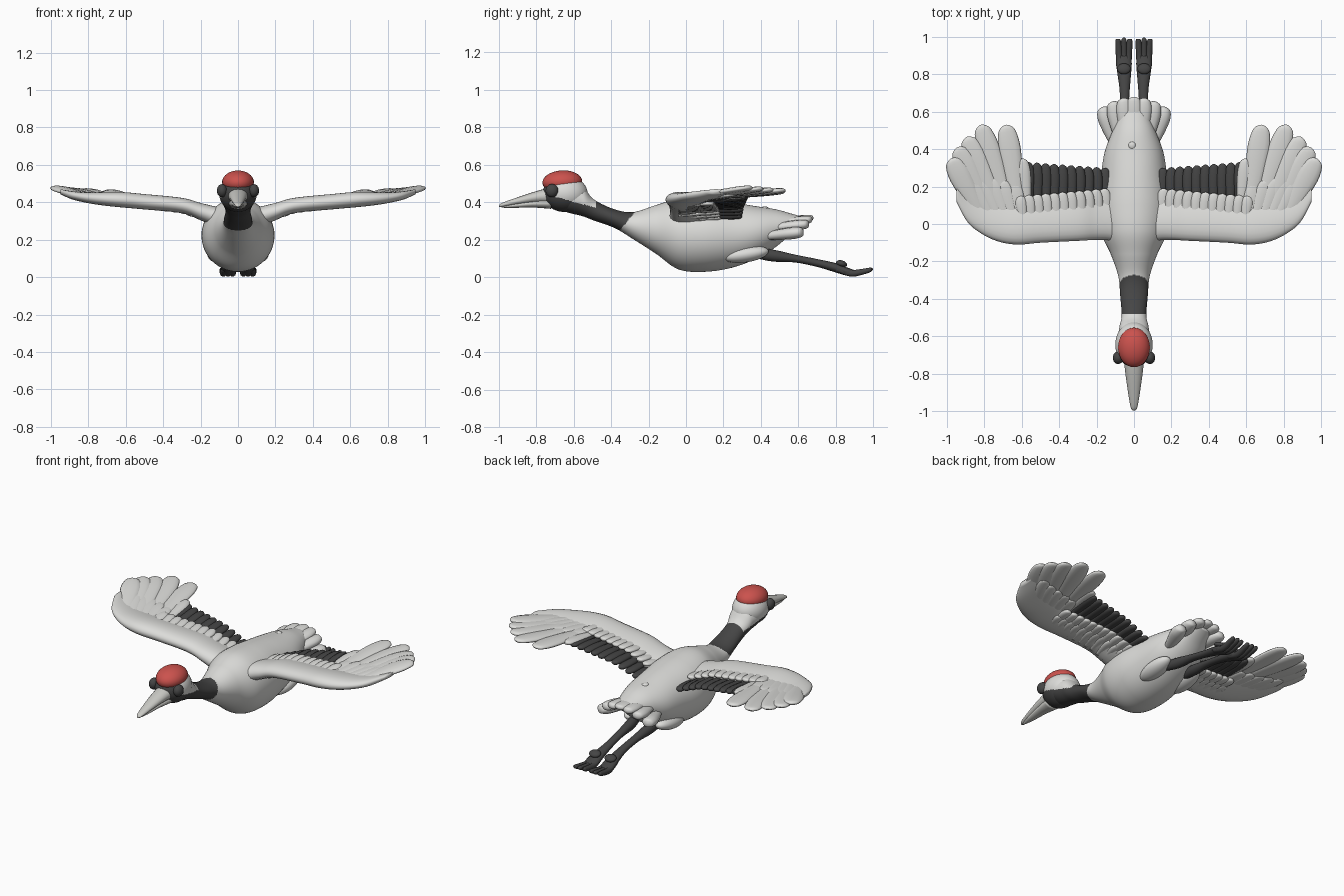
import bpy, bmesh, math
from mathutils import Vector, Matrix

if "Cube" in bpy.data.objects:
    bpy.data.objects.remove(bpy.data.objects["Cube"])


def material(name, rgb):
    m = bpy.data.materials.new(name)
    m.use_nodes = True
    m.diffuse_color = (*rgb, 1)
    bsdf = m.node_tree.nodes["Principled BSDF"]
    bsdf.inputs["Base Color"].default_value = (*rgb, 1)
    bsdf.inputs["Roughness"].default_value = 0.7
    return m


WHITE = material("plumage_white", (0.72, 0.72, 0.70))
BLACK = material("plumage_black", (0.06, 0.06, 0.06))
RED = material("crown_red", (0.60, 0.085, 0.075))
HORN = material("beak_grey", (0.60, 0.60, 0.57))
X, Y, Z = Vector((1, 0, 0)), Vector((0, 1, 0)), Vector((0, 0, 1))


def finish(bm, name, mats, rule=None):
    bmesh.ops.recalc_face_normals(bm, faces=bm.faces)
    for f in bm.faces:
        f.smooth = True
        if rule:
            f.material_index = rule(f.calc_center_median())
    mesh = bpy.data.meshes.new(name)
    bm.to_mesh(mesh)
    bm.free()
    for m in mats:
        mesh.materials.append(m)
    ob = bpy.data.objects.new(name, mesh)
    bpy.context.collection.objects.link(ob)
    return ob


def spline(stations, steps):
    """Smooth curve through stations of any dimension."""
    p = [Vector(s) for s in stations]
    p = [p[0]] + p + [p[-1]]
    out = []
    for a, b, c, d in zip(p, p[1:], p[2:], p[3:]):
        for k in range(steps):
            t = k / steps
            out.append(0.5 * (2 * b + (c - a) * t + (2 * a - 5 * b + 4 * c - d) * t * t
                              + (3 * b - a - 3 * c + d) * t ** 3))
    return out + [p[-1]]


def loft(bm, stations, side=X, up=Z, steps=4, seg=16, thin=0):
    """Skin ellipses (x, y, z, half width, half height); thin flattens one edge."""
    rings = []
    for s in spline(stations, steps):
        ring = []
        for k in range(seg):
            a = 2 * math.pi * k / seg
            c, h = math.cos(a), math.sin(a)
            ring.append(bm.verts.new(Vector(s[:3]) + side * c * s[3]
                                     + up * h * s[4] * (1 - thin * c)))
        rings.append(ring)
    for r, q in zip(rings, rings[1:]):
        for k in range(seg):
            j = (k + 1) % seg
            bm.faces.new((r[k], r[j], q[j], q[k]))
    bm.faces.new(rings[0])
    bm.faces.new(rings[-1])


def feather(bm, base, tip, width, thick):
    """Flat blade with a rounded tip."""
    base, tip = Vector(base), Vector(tip)
    d = (tip - base).normalized()
    side = d.cross(Z).normalized()
    shape = ((0, .4), (.35, .78), (.72, 1), (.92, .78), (.98, .42), (1, .08))
    loft(bm, [(*base.lerp(tip, t), width * w, thick * (0.3 + 0.7 * w) * min(1, 3 * w))
              for t, w in shape], side, side.cross(d), steps=3, seg=12)


def ellipsoid(name, center, radii, mat, tilt=0):
    bm = bmesh.new()
    m = Matrix.Translation(center) @ Matrix.Rotation(tilt, 4, 'X') @ Matrix.Diagonal((*radii, 1))
    bmesh.ops.create_uvsphere(bm, u_segments=32, v_segments=20, radius=1, matrix=m)
    return finish(bm, name, [mat])


def head_rule(c):
    """Black neck with a slanted collar, black face, white body and nape."""
    if c.y > -0.345 + 0.83 * (c.z - 0.26):
        return 0
    nape = -0.725 < c.y < -0.48 and c.z > 0.43 - 0.27 * (c.y + 0.7)
    return 0 if nape else 1


# Body and neck
bm = bmesh.new()
loft(bm, [(0, -.70, .42, .05, .05), (0, -.63, .42, .085, .075), (0, -.55, .402, .078, .077),
          (0, -.49, .358, .066, .056), (0, -.38, .312, .074, .05), (0, -.28, .275, .084, .073),
          (0, -.16, .255, .125, .13), (0, -.04, .23, .18, .188), (0, .1, .222, .195, .193),
          (0, .25, .225, .178, .173), (0, .38, .24, .158, .138), (0, .48, .262, .122, .1),
          (0, .56, .285, .085, .055), (0, .63, .3, .05, .02)], steps=20, seg=64)
finish(bm, "body_and_neck", [WHITE, BLACK], head_rule)

# Head, crown, cheeks
bm = bmesh.new()
bmesh.ops.create_uvsphere(bm, u_segments=96, v_segments=64, radius=1,
                          matrix=Matrix.Translation((0, -.645, .445))
                          @ Matrix.Diagonal((.1, .12, .097, 1)))
finish(bm, "head", [WHITE, BLACK], head_rule)
ellipsoid("crown", (0, -.66, .508), (.085, .106, .062), RED, 0.05)
ellipsoid("back_knob", (-.01, .42, .368), (.02, .02, .01), WHITE)
for s, n in ((1, "left"), (-1, "right")):
    ellipsoid(n + "_eye", (s * .085, -.715, .462), (.028, .034, .035), BLACK)

# Beak in two halves
bm = bmesh.new()
loft(bm, [(0, -.72, .435, .055, .046), (0, -.80, .427, .046, .032), (0, -.9, .406, .032, .02),
          (0, -.98, .386, .018, .011), (0, -.997, .379, .006, .004)])
finish(bm, "upper_beak", [HORN])
bm = bmesh.new()
loft(bm, [(0, -.72, .395, .05, .03), (0, -.82, .392, .036, .02), (0, -.92, .382, .022, .012),
          (0, -.985, .376, .006, .005)])
finish(bm, "lower_beak", [HORN])

# Tail fan
bm = bmesh.new()
for i in range(-3, 4):
    feather(bm, (.033 * i, .41, .29 - .008 * i * i),
            (.056 * i, .68 - .006 * i * i, .318 - .0085 * i * i), .045, .02 + .004 * abs(i))
finish(bm, "tail_feathers", [WHITE])


def wing_z(x, y):
    """Height of the wing's middle surface."""
    pts = ((0, .28), (.12, .32), (.3, .38), (.6, .412), (.8, .42), (.92, .433), (1.1, .49))
    for (a, p), (b, q) in zip(pts, pts[1:]):
        if x <= b:
            return p + (q - p) * (x - a) / (b - a) + 0.08 * y


def wing_feather(bm, s, base, tip, width, thick, base_lift=0, tip_lift=0):
    (bx, by), (tx, ty) = base, tip
    feather(bm, (s * bx, by, wing_z(bx, by) + base_lift),
            (s * tx, ty, wing_z(tx, ty) + tip_lift), width, thick)


for s, n in ((1, "left"), (-1, "right")):
    # Wing arm: x, leading edge, trailing edge, half thickness
    arm = ((.03, -.12, .2, .06), (.12, -.09, .18, .05), (.2, -.085, .17, .043),
           (.3, -.09, .16, .038), (.5, -.1, .14, .038), (.62, -.11, .13, .038),
           (.72, -.095, .14, .033), (.81, -.055, .16, .026), (.89, .01, .2, .02),
           (.95, .12, .24, .012))
    bm = bmesh.new()
    loft(bm, [(s * x, (a + b) / 2, wing_z(x, (a + b) / 2), (b - a) / 2, h)
              for x, a, b, h in arm], side=Y, steps=5, seg=24, thin=.45)
    finish(bm, n + "_wing_arm", [WHITE])

    # Primaries fan out from the wrist
    bm = bmesh.new()
    tips = ((.60, .35), (.685, .53), (.82, .53), (.895, .465), (.945, .41), (.978, .35))
    for k, tip in enumerate(tips):
        wing_feather(bm, s, (.57 + .045 * k, .08 - .015 * k), tip,
                     .06 if k else .04, .017, .004 * (k % 2))
    finish(bm, n + "_primary_feathers", [WHITE])

    # Dark secondaries, drooping towards the body
    bm = bmesh.new()
    for k in range(10):
        x = .15 + .0455 * k
        droop = -.03 + .0025 * k
        wing_feather(bm, s, (x, .06), (x + .005, .3 + .0035 * k), .031, .017,
                     -.01, droop)
    finish(bm, n + "_secondary_feathers", [BLACK])

    # Coverts above and below
    bm = bmesh.new()
    for k in range(11):
        x = .15 + .045 * k
        y = .19 - .004 * k
        wing_feather(bm, s, (x - .01, .0), (x + .01, y), .032, .014, .016, .013)
        wing_feather(bm, s, (x - .01, .0), (x + .01, y), .032, .014, -.022, -.03)
        wing_feather(bm, s, (x, -.04), (x + .015, y - .07), .03, .012, -.028, -.03)
    for k in range(5):
        base = (.6 + .035 * k, -.01)
        tip = (.64 + .062 * k, .22 + .012 * k)
        wing_feather(bm, s, base, tip, .04, .011, .012, .007)
        wing_feather(bm, s, base, tip, .04, .011, -.014, -.009)
    finish(bm, n + "_covert_feathers", [WHITE])

    # Thigh, leg and toes
    ellipsoid(n + "_thigh", (s * .108, .32, .122), (.056, .122, .042), WHITE, 0.15)
    bm = bmesh.new()
    loft(bm, [(s * .075, .36, .13, .02, .025), (s * .062, .46, .116, .03, .032),
              (s * .055, .58, .1, .025, .021), (s * .05, .7, .076, .026, .021),
              (s * .052, .8, .05, .036, .025), (s * .054, .86, .03, .042, .022),
              (s * .054, .9, .024, .034, .014)])
    for i in (-1, 0, 1):
        x = .054 + .02 * i
        loft(bm, [(s * x, .8, .045, .014, .015), (s * (x + .004 * i), .88, .021, .018, .019),
                  (s * (x + .008 * i), .95, .031, .017, .016),
                  (s * (x + .011 * i), .985, .04, .013, .012),
                  (s * (x + .011 * i), .998 - .008 * abs(i), .042, .003, .003)], seg=10)
    finish(bm, n + "_leg", [BLACK])
    ellipsoid(n + "_hind_toe", (s * .054, .83, .072), (.036, .03, .018), BLACK, -0.3)
